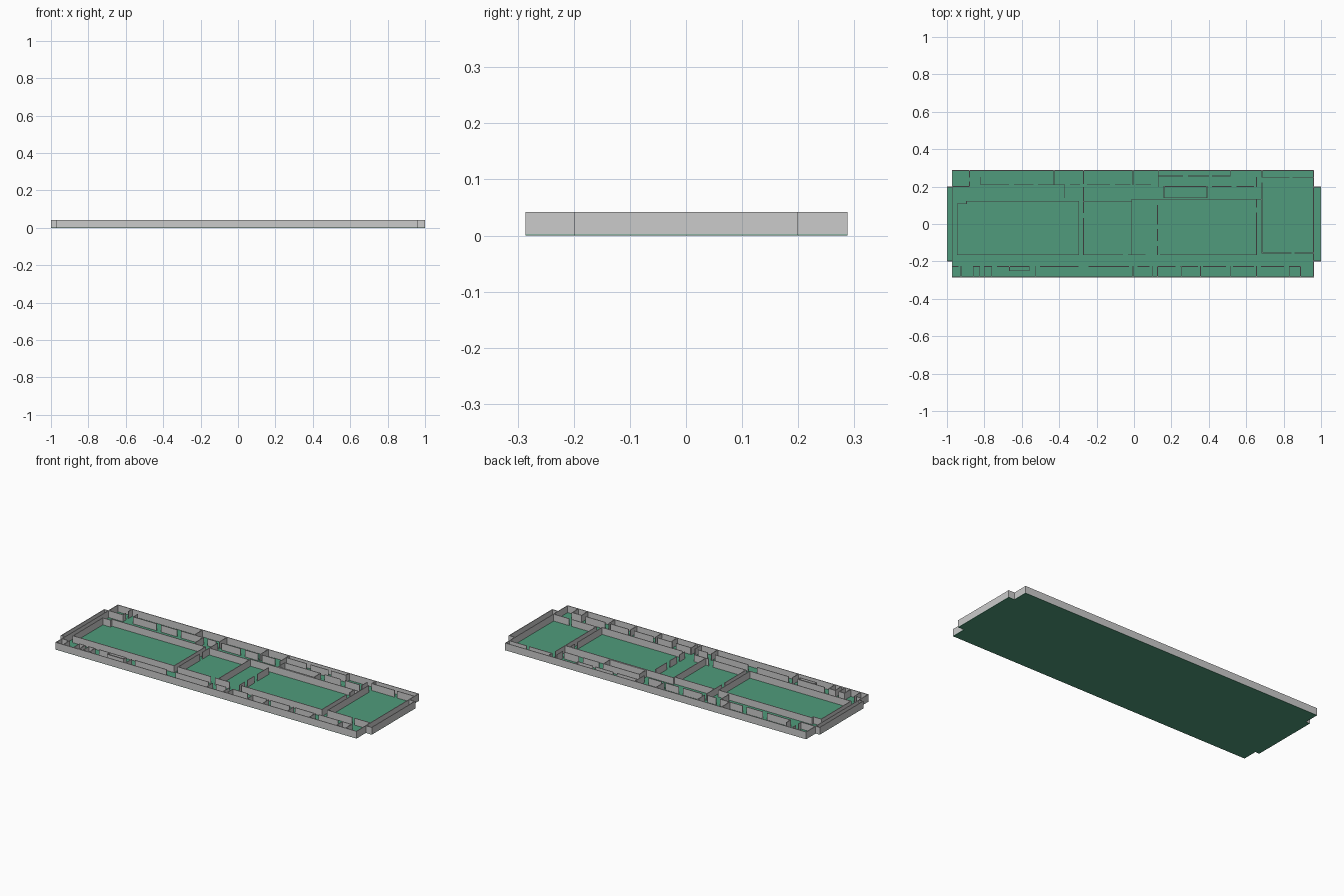
import bpy, bmesh

H = 0.042   # wall height
T = 0.004   # wall thickness
F = 0.002   # floor thickness


def add_box(bm, x0, x1, y0, y1, z0, z1):
    v = bmesh.ops.create_cube(bm, size=1)["verts"]
    bmesh.ops.scale(bm, verts=v, vec=(x1 - x0, y1 - y0, z1 - z0))
    bmesh.ops.translate(bm, verts=v, vec=((x0 + x1) / 2, (y0 + y1) / 2, (z0 + z1) / 2))


def finish(bm, name, mat=None):
    me = bpy.data.meshes.new(name)
    bm.to_mesh(me)
    bm.free()
    ob = bpy.data.objects.new(name, me)
    bpy.context.collection.objects.link(ob)
    if mat:
        me.materials.append(mat)
    return ob


def walls(name, horizontal=(), vertical=()):
    """horizontal: (y, [(x0, x1), ...]); vertical: (x, [(y0, y1), ...])"""
    bm = bmesh.new()
    h = T / 2
    for y, runs in horizontal:
        for a, b in runs:
            add_box(bm, a - h, b + h, y - h, y + h, F / 2, H)
    for x, runs in vertical:
        for a, b in runs:
            add_box(bm, x - h, x + h, a - h, b + h, F / 2, H)
    return finish(bm, name)


# Floor slab with the two end balconies
green = bpy.data.materials.new("floor_green")
green.diffuse_color = (0.08, 0.33, 0.2, 1)
bm = bmesh.new()
add_box(bm, -0.974, 0.962, -0.286, 0.288, 0, F)
add_box(bm, -1.0, -0.974, -0.2, 0.2, 0, F)
add_box(bm, 0.962, 1.0, -0.2, 0.2, 0, F)
finish(bm, "floor", green)

# Outer shell
walls("outer_walls",
      [(0.286, [(-0.972, 0.96)]), (-0.284, [(-0.972, 0.96)])],
      [(-0.972, [(-0.284, 0.286)]), (0.96, [(-0.284, 0.286)])])

# Balcony parapets at both ends
for name, xo, xi in (("left_balcony", -0.998, -0.972), ("right_balcony", 0.998, 0.96)):
    a, b = sorted((xo, xi))
    walls(name, [(0.198, [(a, b)]), (-0.198, [(a, b)])], [(xo, [(-0.198, 0.198)])])

# Left hall
walls("left_hall_walls",
      [(0.122, [(-0.895, -0.295)]), (0.108, [(-0.945, -0.895)]),
       (-0.165, [(-0.945, -0.295)])],
      [(-0.945, [(-0.165, 0.108)]), (-0.895, [(0.108, 0.122)]),
       (-0.295, [(-0.165, 0.122)])])

# Middle halls
walls("middle_hall_walls",
      [(0.122, [(-0.27, -0.012)]), (0.132, [(-0.012, 0.685)]),
       (-0.165, [(-0.27, -0.06), (-0.03, 0.06), (0.14, 0.655)])],
      [(-0.27, [(-0.165, 0.03), (0.06, 0.195), (0.215, 0.286)]),
       (-0.012, [(-0.165, 0.132)]),
       (0.125, [(-0.165, -0.12), (-0.09, -0.03), (0.0, 0.1)]),
       (0.655, [(-0.165, 0.06), (0.09, 0.132)])])

# Right hall
walls("right_hall_walls",
      [(-0.155, [(0.685, 0.84), (0.86, 0.96)]), (0.25, [(0.685, 0.83), (0.85, 0.96)])],
      [(0.685, [(-0.155, 0.22), (0.25, 0.286)])])

# Back rooms
walls("back_room_walls",
      [(0.2, [(-0.972, -0.88), (0.16, 0.39), (0.42, 0.52), (0.55, 0.64)]),
       (0.21, [(-0.82, -0.67), (-0.64, -0.54), (-0.51, -0.37),
               (-0.34, -0.29), (-0.25, -0.13), (-0.1, -0.02), (0.01, 0.09)]),
       (0.257, [(0.13, 0.26), (0.29, 0.4), (0.42, 0.515)]),
       (0.14, [(0.16, 0.39)])],
      [(-0.88, [(0.2, 0.225), (0.25, 0.286)]), (-0.82, [(0.21, 0.25)]),
       (-0.428, [(0.21, 0.286)]), (-0.37, [(0.14, 0.21)]),
       (-0.005, [(0.21, 0.286)]), (0.13, [(0.2, 0.286)]),
       (0.515, [(0.257, 0.286)]), (0.16, [(0.14, 0.2)]), (0.39, [(0.14, 0.2)]),
       (0.655, [(0.2, 0.25)])])

# Front rooms
front_partitions = [-0.925, -0.86, -0.825, -0.8, -0.76, -0.665, -0.56, -0.525,
                    -0.005, 0.1, 0.125, 0.255, 0.355, 0.515, 0.655, 0.83, 0.89]
front_runs = [(-0.972, -0.94), (-0.86, -0.825), (-0.8, -0.76), (-0.73, -0.56),
              (-0.5, -0.3), (-0.24, -0.03), (0.02, 0.08), (0.13, 0.22),
              (0.25, 0.34), (0.37, 0.49), (0.53, 0.64), (0.68, 0.8), (0.83, 0.89)]
walls("front_room_walls",
      [(-0.227, front_runs), (-0.25, [(-0.665, -0.56)])],
      [(x, [(-0.25, -0.227)] if x in (-0.665, -0.56) else [(-0.284, -0.227)])
       for x in front_partitions])
